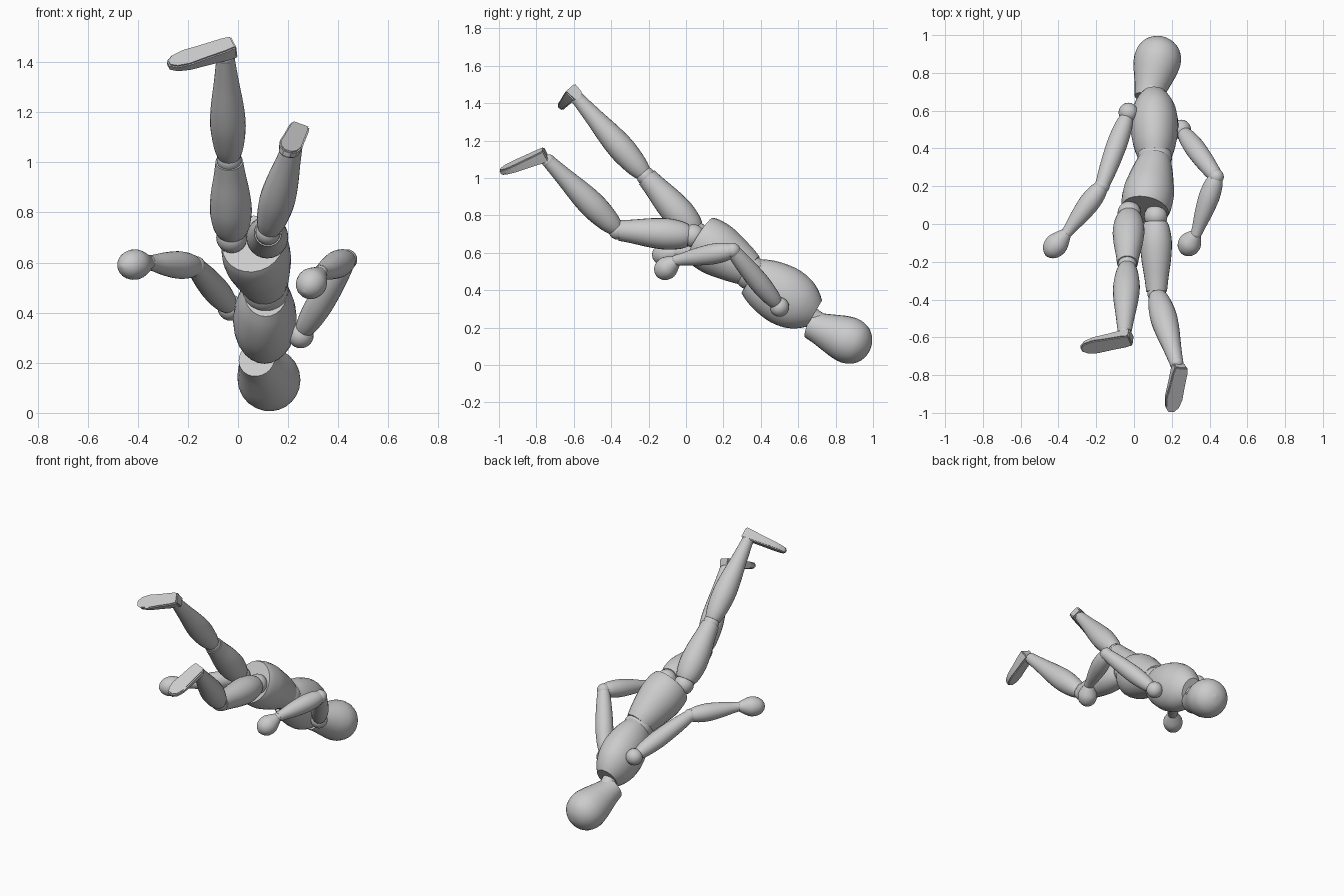
import bpy, bmesh, math
from mathutils import Vector as V

if "Cube" in bpy.data.objects:
    bpy.data.objects.remove(bpy.data.objects["Cube"], do_unlink=True)

grey = bpy.data.materials.new("plain grey")
grey.use_nodes = True
grey.diffuse_color = (0.6, 0.6, 0.6, 1)
grey.node_tree.nodes["Principled BSDF"].inputs["Base Color"].default_value = (0.6, 0.6, 0.6, 1)


def finish(name, bm, angle=40):
    bmesh.ops.recalc_face_normals(bm, faces=bm.faces)
    me = bpy.data.meshes.new(name)
    bm.to_mesh(me)
    bm.free()
    me.materials.append(grey)
    ob = bpy.data.objects.new(name, me)
    bpy.context.collection.objects.link(ob)
    bpy.ops.object.select_all(action='DESELECT')
    ob.select_set(True)
    bpy.context.view_layer.objects.active = ob
    bpy.ops.object.shade_smooth_by_angle(angle=math.radians(angle))
    return ob


def smooth_profile(pts, steps=3):
    """Catmull-Rom pass through (t, radius) points."""
    p = [V(q) for q in pts]
    p = [p[0]] + p + [p[-1]]
    out = []
    for i in range(1, len(p) - 2):
        a, b, c, d = p[i - 1:i + 3]
        for k in range(steps):
            s = k / steps
            out.append(0.5 * (2 * b + (c - a) * s + (2 * a - 5 * b + 4 * c - d) * s * s
                              + (3 * b - a - 3 * c + d) * s ** 3))
    return out + [p[-1]]


def turned(name, a, b, profile, depth=1.0, segs=24):
    """Turned wooden piece from a to b; depth stretches it across the x direction."""
    a, b = V(a), V(b)
    w = (b - a).normalized()
    u = V((1, 0, 0))
    u = (u - w * u.dot(w)).normalized()
    v = w.cross(u)
    bm = bmesh.new()
    rings = []
    for t, r in smooth_profile(profile):
        c = a.lerp(b, t)
        rings.append([bm.verts.new(c + max(r, .002) * (u * math.cos(q) + v * depth * math.sin(q)))
                      for q in (math.tau * i / segs for i in range(segs))])
    for r0, r1 in zip(rings, rings[1:]):
        for i in range(segs):
            j = (i + 1) % segs
            bm.faces.new((r0[i], r0[j], r1[j], r1[i]))
    bm.faces.new(rings[0])
    bm.faces.new(rings[-1])
    return finish(name, bm)


def ball(name, c, r):
    bm = bmesh.new()
    bmesh.ops.create_uvsphere(bm, u_segments=20, v_segments=12, radius=r)
    bmesh.ops.translate(bm, verts=bm.verts, vec=c)
    return finish(name, bm)


def foot(name, heel, toe, normal):
    """Flat sole with a wedge that thins towards the toe."""
    heel, toe, n = V(heel), V(toe), V(normal)
    length = (toe - heel).length
    d = (toe - heel).normalized()
    n = (n - d * n.dot(d)).normalized()
    s = n.cross(d)
    half = [(0, .036), (.15, .042), (.45, .044), (.72, .048), (.9, .038), (1, .016)]
    outline = half + [(t, -w) for t, w in reversed(half)]
    bm = bmesh.new()
    sole, upper = [], []
    for t, w in outline:
        p = heel + d * t * length + s * w
        sole.append(bm.verts.new(p))
        upper.append(bm.verts.new(p - n * (.068 - .036 * t) - s * w * .12))
    bm.faces.new(sole)
    bm.faces.new(upper)
    for i in range(len(sole)):
        j = (i + 1) % len(sole)
        bm.faces.new((sole[i], sole[j], upper[j], upper[i]))
    bmesh.ops.recalc_face_normals(bm, faces=bm.faces)
    bmesh.ops.bevel(bm, geom=[e for e in bm.edges if e.calc_face_angle(0) > 1.0],
                    offset=.006, segments=2, affect='EDGES')
    return finish(name, bm, 35)


# Head and trunk
turned("head", (.075, .665, .215), (.152, .984, .086),
       [(0, .074), (.15, .085), (.35, .105), (.5, .119), (.65, .125), (.8, .113),
        (.9, .088), (.97, .05), (1, .003)])
turned("neck", (.095, .62, .3), (.09, .73, .22), [(0, .06), (.5, .048), (1, .05)])
turned("chest", (.11, .35, .475), (.105, .685, .275),
       [(0, .084), (.15, .106), (.35, .122), (.55, .127), (.75, .116), (.9, .092), (1, .066)], 1.25)
ball("waist", (.11, .35, .49), .092)
turned("pelvis", (.06, .075, .675), (.112, .345, .505),
       [(0, .125), (.12, .134), (.35, .135), (.6, .12), (.85, .1), (1, .084)], 1.06)

# Arms: shoulder, elbow, wrist, hand tip
arms = {
    "right": ((-.03, .59, .42), (-.17, .2, .585), (-.355, -.045, .6), (-.465, -.17, .585)),
    "left": ((.25, .5, .31), (.435, .25, .612), (.33, -.05, .56), (.262, -.155, .48)),
}
upper_arm = [(0, .034), (.12, .046), (.35, .054), (.6, .052), (.85, .045), (1, .038)]
forearm = [(0, .04), (.12, .05), (.35, .055), (.65, .046), (.88, .034), (1, .03)]
hand = [(0, .027), (.15, .04), (.4, .058), (.6, .06), (.8, .05), (.94, .028), (1, .003)]
for side, (sh, el, wr, tip) in arms.items():
    ball(side + "_shoulder", sh, .052)
    turned(side + "_upper_arm", V(sh).lerp(V(el), .06), V(sh).lerp(V(el), .97), upper_arm)
    ball(side + "_elbow", el, .041)
    turned(side + "_forearm", V(el).lerp(V(wr), .03), wr, forearm)
    ball(side + "_wrist", wr, .029)
    turned(side + "_hand", wr, tip, hand)

# Legs: hip, knee, ankle
legs = {
    "right": ((-.025, .06, .7), (-.035, -.215, 1.01), (-.05, -.575, 1.42)),
    "left": ((.115, .04, .69), (.12, -.365, .72), (.225, -.735, 1.09)),
}
thigh = [(0, .06), (.1, .074), (.3, .084), (.55, .078), (.8, .064), (1, .055)]
shin = [(0, .046), (.1, .06), (.3, .071), (.5, .066), (.75, .05), (1, .036)]
for side, (hip, kn, an) in legs.items():
    hip, kn, an = V(hip), V(kn), V(an)
    ball(side + "_hip", hip, .062)
    turned(side + "_thigh", hip.lerp(kn, .07), hip.lerp(kn, .98), thigh)
    ball(side + "_knee", kn, .05)
    turned(side + "_shin", kn.lerp(an, .04), an, shin)
    ball(side + "_ankle", an, .037)
foot("right_foot", (-.018, -.62, 1.484), (-.28, -.668, 1.398), (0, -.66, .75))
foot("left_foot", (.253, -.762, 1.156), (.198, -.998, 1.046), (.2, -.66, .69))
